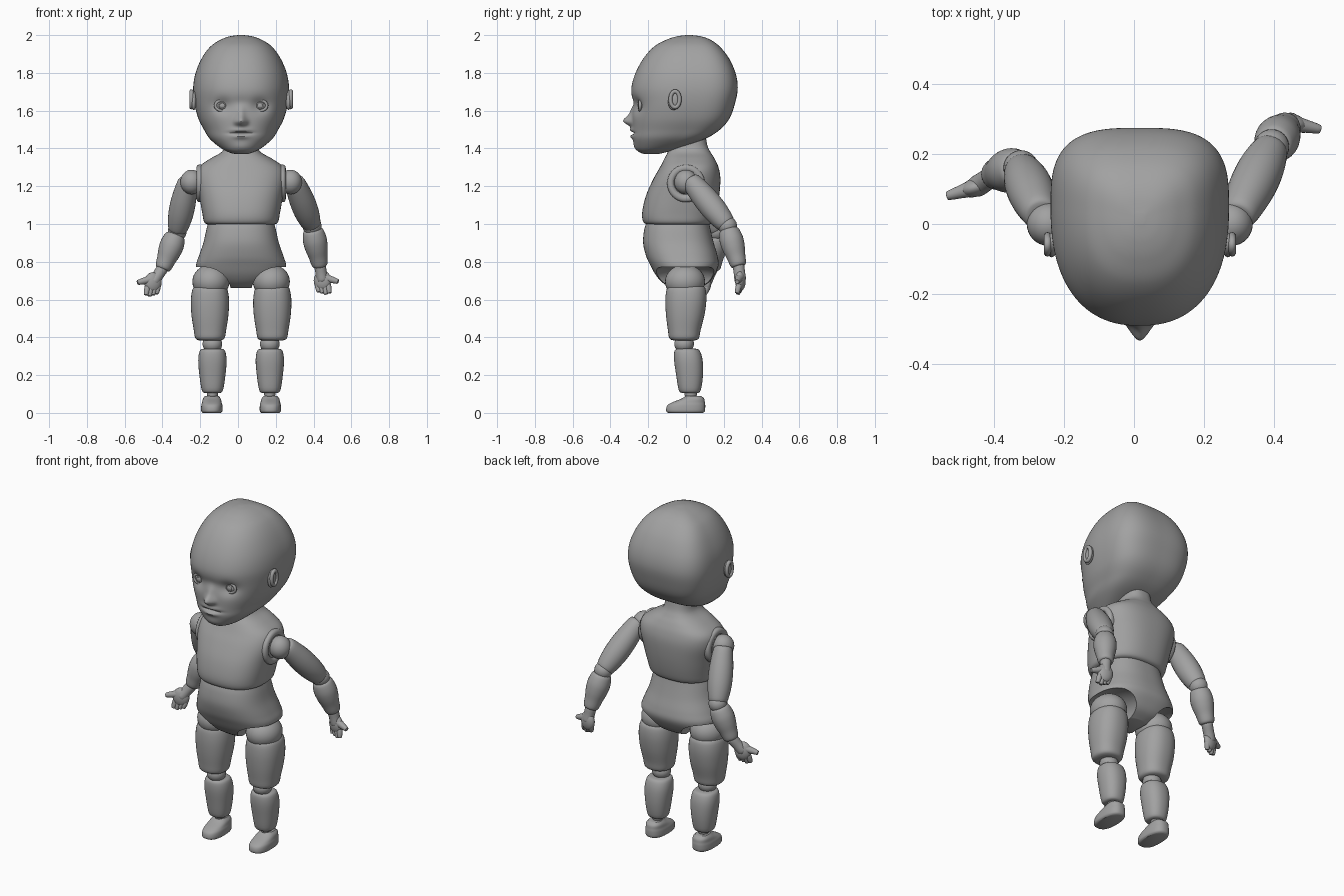
import bpy, bmesh
from math import sin, cos, pi, exp, radians
from mathutils import Matrix, Vector

if "Cube" in bpy.data.objects:
    bpy.data.objects.remove(bpy.data.objects["Cube"], do_unlink=True)

MID = 0.0165          # sideways position of the body's centre line
SIDES = (("left", 1), ("right", -1))
parts = []

grey = bpy.data.materials.new("matte grey")
grey.use_nodes = True
grey.diffuse_color = (0.36, 0.36, 0.36, 1)
grey.node_tree.nodes["Principled BSDF"].inputs["Base Color"].default_value = grey.diffuse_color


def finish(name, bm):
    bmesh.ops.recalc_face_normals(bm, faces=bm.faces)
    mesh = bpy.data.meshes.new(name)
    bm.to_mesh(mesh)
    bm.free()
    obj = bpy.data.objects.new(name, mesh)
    bpy.context.collection.objects.link(obj)
    mesh.materials.append(grey)
    parts.append(obj)
    return obj


def smooth_rings(rings, steps):
    """Catmull-Rom interpolation between the given cross-sections."""
    pts = [Vector(r) for r in rings]
    out = []
    for i in range(len(pts) - 1):
        a, b, c, d = pts[max(i - 1, 0)], pts[i], pts[i + 1], pts[min(i + 2, len(pts) - 1)]
        for k in range(steps):
            t = k / steps
            out.append(b + (c - a) * (t / 2) + (a * 2 - b * 5 + c * 4 - d) * (t * t / 2)
                       + (b * 3 - a - c * 3 + d) * (t ** 3 / 2))
    return out + [pts[-1]]


def loft(name, rings, cx=MID, front=2.0, back=2.0, segs=40, steps=4, mid=0.5, matrix=None, shape=None):
    """Rings are (z, half width, front y, back y); front and back set squareness."""
    bm = bmesh.new()
    loops = []
    for z, w, yf, yb in smooth_rings(rings, steps):
        cy = yf + (yb - yf) * mid
        loop = []
        for i in range(segs):
            a = 2 * pi * i / segs
            c, s = cos(a), sin(a)
            n = front if s < 0 else back
            r = (abs(c) ** n + abs(s) ** n) ** (-1 / n)
            p = Vector((w * r * c, cy + r * s * ((cy - yf) if s < 0 else (yb - cy)), z))
            if shape:
                p.y += shape(p)
            p.x += cx
            loop.append(bm.verts.new(p))
        loops.append(loop)
    for lo, hi in zip(loops, loops[1:]):
        for i in range(segs):
            j = (i + 1) % segs
            bm.faces.new((lo[i], lo[j], hi[j], hi[i]))
    bm.faces.new(loops[0])
    bm.faces.new(loops[-1])
    if matrix:
        bmesh.ops.transform(bm, matrix=matrix, verts=bm.verts)
    return finish(name, bm)


def ball(name, centre, size, turn=None, segs=32):
    bm = bmesh.new()
    m = Matrix.Translation(centre) @ (turn or Matrix()) @ Matrix.Diagonal((*size, 1))
    bmesh.ops.create_uvsphere(bm, u_segments=segs, v_segments=segs // 2, radius=1, matrix=m)
    return finish(name, bm)


def limb(name, start, end, radii):
    """A rounded segment from start to end, with evenly spaced radii."""
    a, b = Vector(start), Vector(end)
    length = (b - a).length
    rings = [(0, radii[0] * 0.6, -radii[0] * 0.6, radii[0] * 0.6)]
    for i, r in enumerate(radii):
        z = length * (0.04 + 0.92 * i / (len(radii) - 1))
        rings.append((z, r, -r, r))
    rings.append((length, radii[-1] * 0.6, -radii[-1] * 0.6, radii[-1] * 0.6))
    m = Matrix.Translation(a) @ (b - a).to_track_quat("Z", "Y").to_matrix().to_4x4()
    return loft(name, rings, cx=0, segs=28, matrix=m)


def hoop(name, centre, ry, rz, thick, axis):
    """An elliptical ring facing along x or y."""
    bm = bmesh.new()
    n, m = 40, 10
    grid = []
    for i in range(n):
        a = 2 * pi * i / n
        row = []
        for k in range(m):
            b = 2 * pi * k / m
            u, v, w = (ry + thick * cos(b)) * cos(a), (rz + thick * cos(b)) * sin(a), thick * sin(b)
            row.append(bm.verts.new(Vector(centre) + Vector((w, u, v) if axis == "x" else (u, w, v))))
        grid.append(row)
    for i in range(n):
        for k in range(m):
            i2, k2 = (i + 1) % n, (k + 1) % m
            bm.faces.new((grid[i][k], grid[i2][k], grid[i2][k2], grid[i][k2]))
    return finish(name, bm)


# Head with sculpted nose, eye sockets, lips and mouth line
def face(p):
    if p.y > -0.1:
        return 0
    def bump(x, z, rx, rz):
        return exp(-((abs(p.x) - x) / rx) ** 2 - ((p.z - z) / rz) ** 2)
    return (-0.045 * bump(0, 1.545, 0.026, 0.026) - 0.012 * bump(0, 1.585, 0.02, 0.035)
            - 0.008 * bump(0.026, 1.54, 0.014, 0.014)
            + 0.026 * bump(0.1, 1.625, 0.05, 0.038) + 0.008 * bump(0, 1.64, 0.05, 0.03)
            - 0.012 * bump(0, 1.497, 0.045, 0.012) - 0.012 * bump(0, 1.463, 0.04, 0.012)
            + 0.014 * bump(0, 1.481, 0.055, 0.007) - 0.008 * bump(0, 1.405, 0.05, 0.025))


loft("head", [(1.37, 0.03, -0.215, -0.15), (1.378, 0.06, -0.24, -0.11), (1.40, 0.105, -0.262, -0.04),
              (1.45, 0.165, -0.281, 0.10), (1.50, 0.197, -0.283, 0.18), (1.56, 0.227, -0.285, 0.231),
              (1.64, 0.248, -0.285, 0.26), (1.72, 0.254, -0.289, 0.274), (1.80, 0.241, -0.267, 0.262),
              (1.88, 0.207, -0.223, 0.226), (1.94, 0.162, -0.168, 0.178), (1.975, 0.11, -0.105, 0.13),
              (1.993, 0.062, -0.05, 0.082), (2.0, 0.015, 0, 0.03)],
     front=2.35, back=3.1, segs=180, steps=8, mid=0.6, shape=face)

for side, s in SIDES:
    # Eyes and ears
    ex = MID + s * 0.1
    ball(side + "_eyeball", (ex, -0.216, 1.627), (0.04, 0.04, 0.034))
    hoop(side + "_eyelid", (ex, -0.243, 1.627), 0.036, 0.027, 0.008, "y")
    hoop(side + "_iris", (ex, -0.25, 1.627), 0.016, 0.016, 0.004, "y")
    ear = MID + s * 0.251
    tilt = Matrix.Rotation(radians(-12), 4, "X")
    ball(side + "_ear", (ear, -0.06, 1.655), (0.016, 0.034, 0.052), tilt)
    hoop(side + "_ear_rim", (ear + s * 0.012, -0.058, 1.66), 0.024, 0.042, 0.011, "x")

    # Shoulder socket and joint
    turn = Matrix.Translation((MID, 0, 1.215)) @ Matrix.Rotation(s * pi / 2, 4, "Y")
    loft(side + "_shoulder_socket", [(0.12, 0.095, -0.095, 0.095), (0.21, 0.1, -0.1, 0.1),
                                     (0.232, 0.094, -0.094, 0.094), (0.236, 0.075, -0.075, 0.075),
                                     (0.225, 0.06, -0.06, 0.06)], cx=0, matrix=turn)
    ball(side + "_shoulder_joint", (MID + s * 0.262, 0, 1.222), (0.06, 0.062, 0.065))

    # Leg
    hip, knee = MID + s * 0.165, MID + s * 0.152
    ball(side + "_hip_joint", (hip - s * 0.005, -0.005, 0.695), (0.098, 0.106, 0.09))
    loft(side + "_thigh", [(0.675, 0.065, -0.07, 0.08), (0.66, 0.09, -0.1, 0.102), (0.60, 0.101, -0.109, 0.108),
                           (0.52, 0.098, -0.106, 0.098), (0.44, 0.086, -0.096, 0.078),
                           (0.395, 0.077, -0.088, 0.068), (0.383, 0.055, -0.065, 0.045)], cx=hip, front=2.3, back=2.3)
    ball(side + "_knee_joint", (knee, -0.01, 0.365), (0.052, 0.052, 0.048))
    loft(side + "_shin", [(0.34, 0.045, -0.04, 0.05), (0.33, 0.066, -0.06, 0.072), (0.28, 0.075, -0.063, 0.088),
                          (0.2, 0.069, -0.052, 0.09), (0.12, 0.056, -0.038, 0.078), (0.105, 0.04, -0.02, 0.06)],
         cx=knee, front=2.3, back=2.3)
    ball(side + "_ankle_joint", (knee, 0.025, 0.1), (0.03, 0.033, 0.03))
    loft(side + "_foot", [(0, 0.048, -0.094, 0.09), (0.01, 0.056, -0.105, 0.1), (0.038, 0.056, -0.1, 0.102),
                          (0.055, 0.052, -0.075, 0.1), (0.075, 0.047, -0.025, 0.096), (0.09, 0.036, 0, 0.08)],
         cx=knee + s * 0.003, front=2.5, back=2.5)

# Chest with neck
loft("chest", [(0.995, 0.165, -0.19, 0.115), (1.008, 0.194, -0.224, 0.142), (1.06, 0.206, -0.232, 0.16),
               (1.15, 0.222, -0.212, 0.176), (1.24, 0.238, -0.172, 0.182), (1.30, 0.225, -0.138, 0.172),
               (1.345, 0.165, -0.115, 0.152), (1.38, 0.105, -0.097, 0.13), (1.42, 0.083, -0.086, 0.112),
               (1.5, 0.08, -0.08, 0.1)], front=2.5, back=2.5, segs=64, steps=5)

# Pelvis, hollowed around the hip joints
pelvis = loft("pelvis", [(1.02, 0.17, -0.205, 0.12), (0.97, 0.184, -0.221, 0.13), (0.90, 0.2, -0.227, 0.147),
                         (0.83, 0.224, -0.211, 0.167), (0.78, 0.238, -0.188, 0.172), (0.73, 0.222, -0.16, 0.15),
                         (0.69, 0.16, -0.125, 0.12), (0.66, 0.07, -0.08, 0.07)],
              front=2.4, back=2.5, segs=80, steps=6)
for side, s in SIDES:
    cutter = ball("hip_cutter", (MID + s * 0.175, -0.005, 0.675), (0.125, 0.26, 0.112))
    parts.remove(cutter)
    cutter.hide_render = True
    cut = pelvis.modifiers.new("hip hollow", "BOOLEAN")
    cut.operation, cut.object = "DIFFERENCE", cutter
    bpy.context.view_layer.objects.active = pelvis
    bpy.ops.object.modifier_apply(modifier=cut.name)
    bpy.data.objects.remove(cutter, do_unlink=True)


# Arms, each in its own pose
def arm(side, s, shoulder, elbow, wrist, palm, thumb_tip):
    shoulder, elbow, wrist, palm, thumb_tip = map(Vector, (shoulder, elbow, wrist, palm, thumb_tip))
    limb(side + "_upper_arm", shoulder, elbow, (0.05, 0.062, 0.067, 0.064, 0.05))
    ball(side + "_elbow_joint", elbow, (0.05, 0.05, 0.05))
    below = elbow.lerp(wrist, 0.08)
    limb(side + "_forearm", below, wrist, (0.052, 0.063, 0.06, 0.05, 0.041))
    limb(side + "_wrist", wrist.lerp(elbow, 0.05), palm, (0.03, 0.03, 0.03))
    across = Vector((thumb_tip.x - palm.x, thumb_tip.y - palm.y, 0)).normalized()
    yaw = Matrix.Rotation(across.to_2d().angle_signed(Vector((1, 0))), 4, "Z")
    ball(side + "_palm", palm, (0.047, 0.027, 0.055), yaw)
    limb(side + "_thumb", palm + Vector((0, 0, 0.02)), thumb_tip, (0.024, 0.019, 0.013))
    for i in range(4):
        root = palm + across * (0.03 - 0.019 * i) + Vector((0, 0, -0.02))
        tip = root + Vector((s * 0.008, -0.012, -0.052 + 0.006 * abs(i - 1)))
        limb(side + "_finger_" + str(i + 1), root, tip, (0.015, 0.015, 0.011))


arm("left", 1, (0.295, 0.02, 1.235), (0.392, 0.22, 0.99), (0.435, 0.28, 0.775), (0.447, 0.288, 0.70), (0.53, 0.27, 0.695))
arm("right", -1, (-0.265, 0.025, 1.235), (-0.322, 0.16, 0.96), (-0.4, 0.14, 0.76), (-0.45, 0.105, 0.69), (-0.532, 0.08, 0.69))

bpy.ops.object.select_all(action="DESELECT")
for obj in parts:
    obj.select_set(True)
bpy.context.view_layer.objects.active = parts[0]
bpy.ops.object.shade_smooth_by_angle(angle=radians(40))
